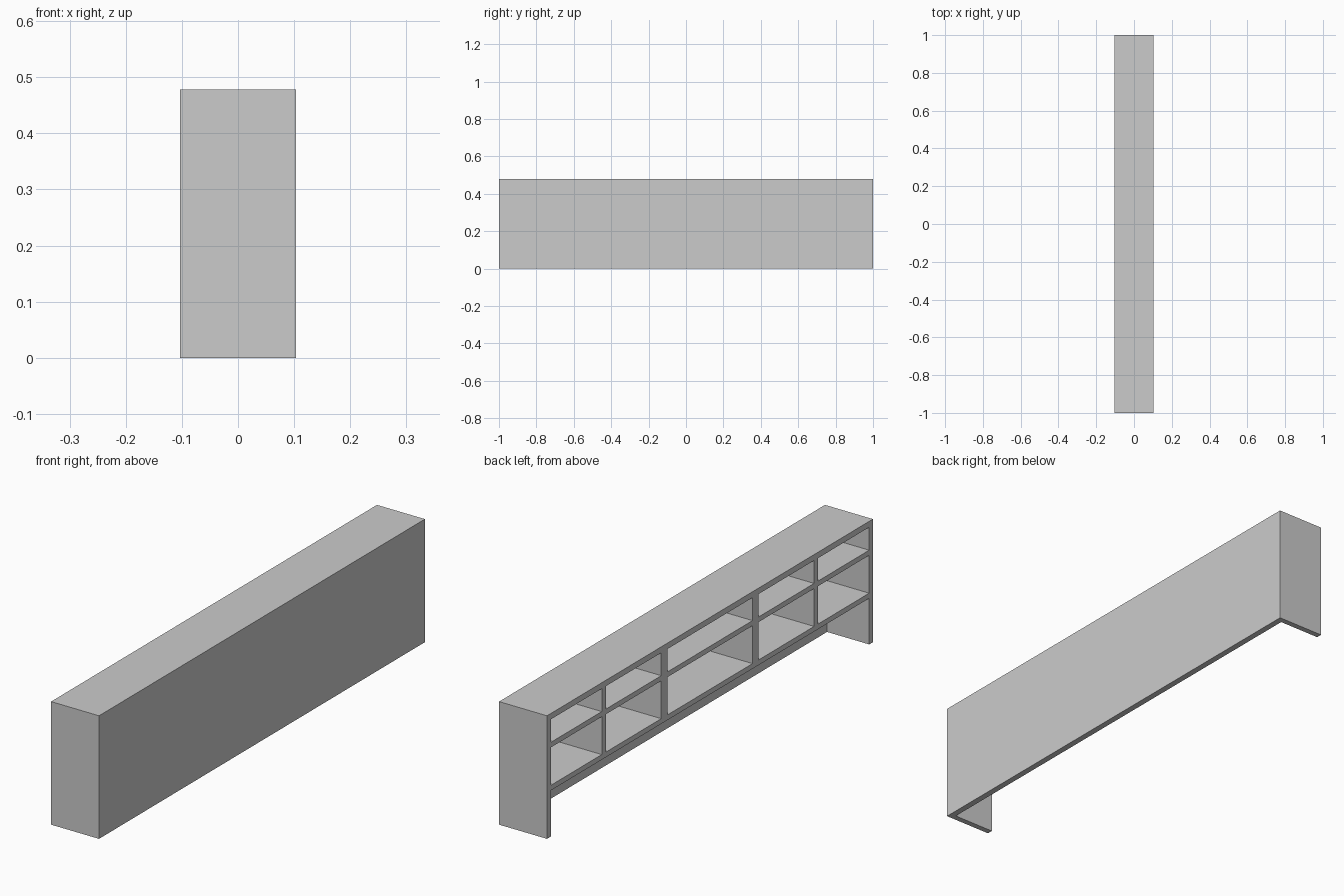
import bpy

if "Cube" in bpy.data.objects:
    bpy.data.objects.remove(bpy.data.objects["Cube"])

# Overall size: depth (x), half length (y), height (z)
XF, XB, HALF, TOP = -0.103, 0.103, 1.0, 0.478
T = 0.023             # outer board thickness
BACK = XB - 0.025     # inner face of the back panel


def board(name, x, y, z):
    """Rectangular board from its (min, max) ranges."""
    bpy.ops.mesh.primitive_cube_add(
        size=1, location=[(r[0] + r[1]) / 2 for r in (x, y, z)])
    ob = bpy.context.object
    ob.name = name
    ob.scale = [r[1] - r[0] for r in (x, y, z)]
    bpy.ops.object.transform_apply(location=False, rotation=False, scale=True)
    return ob


# Carcass: top, back panel, two end panels
inner = HALF - T
board("top_board", (XF, XB), (-HALF, HALF), (TOP - T, TOP))
board("back_panel", (BACK, XB), (-inner, inner), (0, TOP - T))
for side, s in (("left", 1), ("right", -1)):
    ys = sorted((s * inner, s * HALF))
    board(f"{side}_end_panel", (XF, XB), ys, (0, TOP - T))

# Two full-length shelves
shelves = {"lower": (0.179, 0.199), "upper": (0.346, 0.366)}
for name, z in shelves.items():
    board(f"{name}_shelf", (XF, BACK), (-inner, inner), z)

# Upright dividers: thin outer pair, thick inner pair, in both shelf rows
rows = {"lower": (0.199, 0.346), "upper": (0.366, TOP - T)}
for row, z in rows.items():
    for kind, a, b in (("outer", 0.639, 0.664), ("inner", 0.261, 0.299)):
        for side, s in (("left", 1), ("right", -1)):
            board(f"{row}_{kind}_{side}_divider", (XF, BACK),
                  sorted((s * a, s * b)), z)
